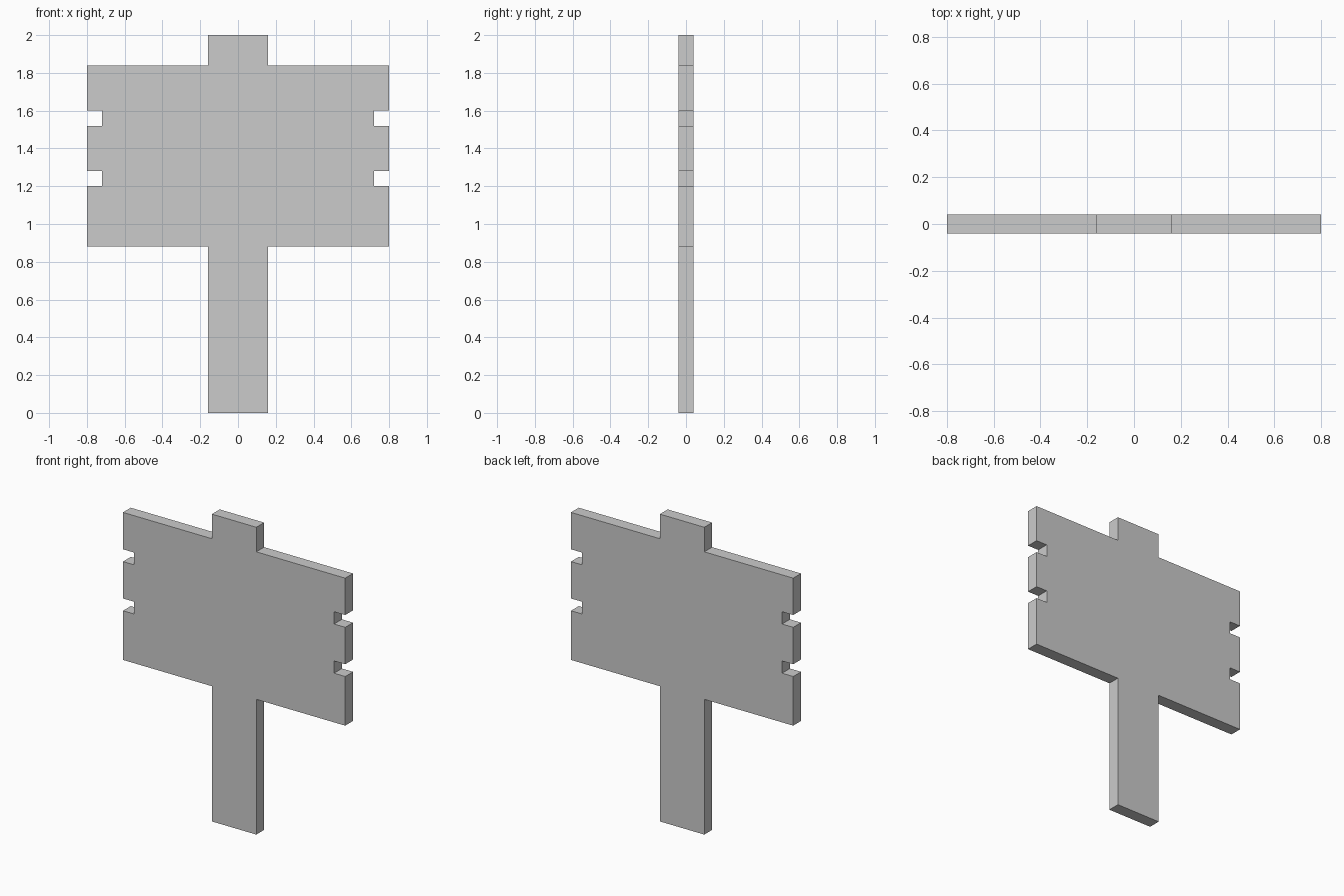
import bpy
import bmesh

if "Cube" in bpy.data.objects:
    bpy.data.objects.remove(bpy.data.objects["Cube"])

HALF_THICKNESS = 0.04

# Right half of the outline (x, z), from the post foot up to the top tab
right = [(0.16, 0.0), (0.16, 0.88), (0.80, 0.88)]
for z in (1.20, 1.52):  # edge notches
    right += [(0.80, z), (0.72, z), (0.72, z + 0.08), (0.80, z + 0.08)]
right += [(0.80, 1.84), (0.16, 1.84), (0.16, 2.0)]

# Mirror to close the outline
outline = right + [(-x, z) for x, z in reversed(right)]


def plate(name, points, half):
    """Solid flat plate from an x-z outline, centred on y = 0."""
    bm = bmesh.new()
    front = [bm.verts.new((x, -half, z)) for x, z in points]
    back = [bm.verts.new((x, half, z)) for x, z in points]
    bm.faces.new(front)
    bm.faces.new(back[::-1])
    for i in range(len(points)):
        j = (i + 1) % len(points)
        bm.faces.new((front[j], front[i], back[i], back[j]))
    mesh = bpy.data.meshes.new(name)
    bm.to_mesh(mesh)
    bm.free()
    obj = bpy.data.objects.new(name, mesh)
    bpy.context.collection.objects.link(obj)
    return obj


# Notched board with its post and top tab in one piece
plate("signboard_on_post", outline, HALF_THICKNESS)
